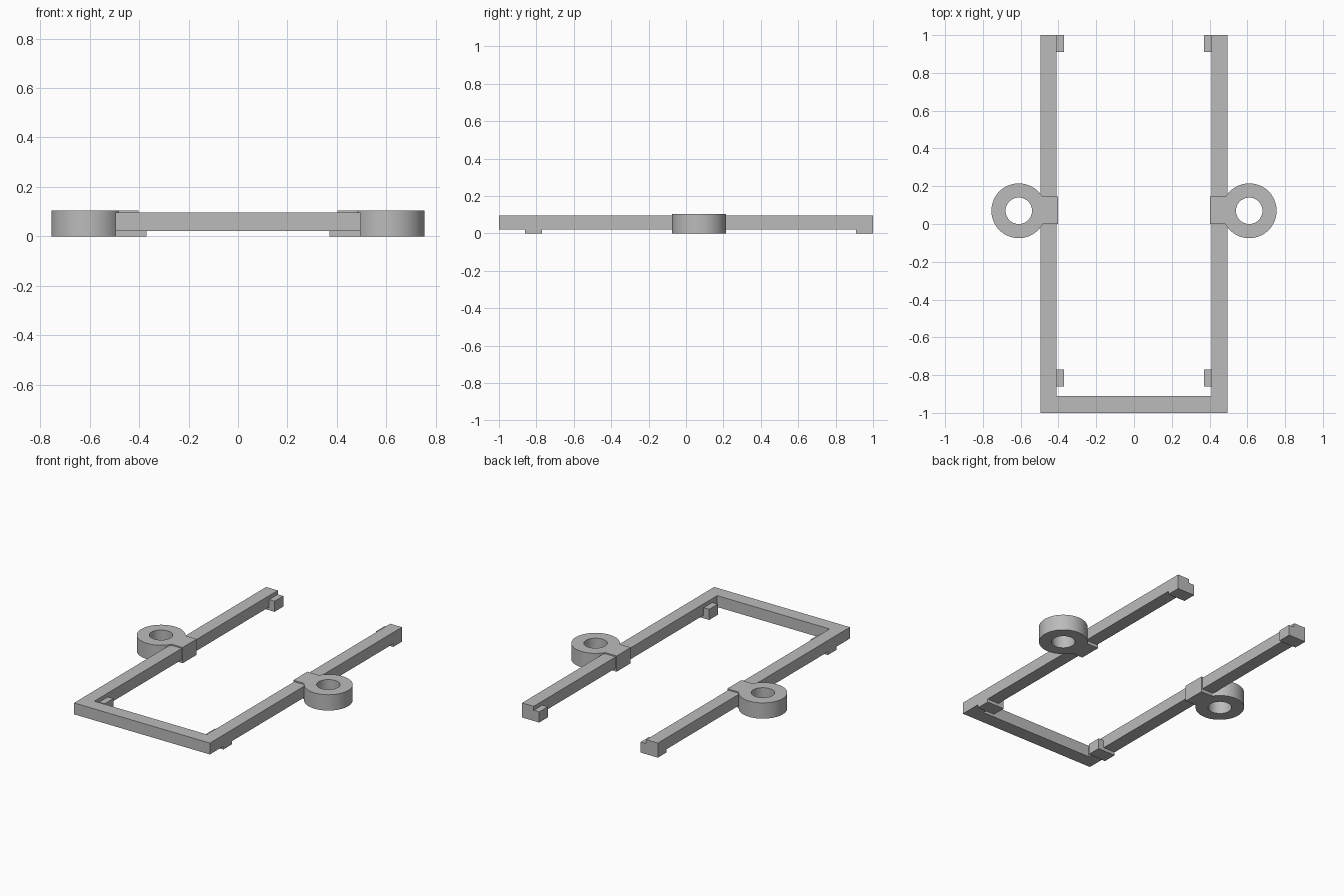
import bpy, bmesh, math
from mathutils import Vector

cube = bpy.data.objects.get("Cube")
if cube:
    bpy.data.objects.remove(cube, do_unlink=True)

grey = bpy.data.materials.new("plain grey")
grey.use_nodes = True
colour = (0.5, 0.5, 0.5, 1)
grey.diffuse_color = colour
grey.node_tree.nodes["Principled BSDF"].inputs["Base Color"].default_value = colour


def finish(name, bm, smooth=False):
    bmesh.ops.recalc_face_normals(bm, faces=bm.faces[:])
    mesh = bpy.data.meshes.new(name)
    bm.to_mesh(mesh)
    bm.free()
    mesh.materials.append(grey)
    ob = bpy.data.objects.new(name, mesh)
    bpy.context.collection.objects.link(ob)
    if smooth:
        bpy.ops.object.select_all(action='DESELECT')
        ob.select_set(True)
        bpy.context.view_layer.objects.active = ob
        bpy.ops.object.shade_smooth_by_angle(angle=math.radians(30))
    return ob


def prism(name, outline, z0, z1):
    """Extrude a flat outline from z0 up to z1."""
    bm = bmesh.new()
    face = bm.faces.new([bm.verts.new((x, y, z0)) for x, y in outline])
    new = bmesh.ops.extrude_face_region(bm, geom=[face])["geom"]
    top = [g for g in new if isinstance(g, bmesh.types.BMVert)]
    bmesh.ops.translate(bm, verts=top, vec=(0, 0, z1 - z0))
    return finish(name, bm)


def block(name, x0, x1, y0, y1, z0, z1):
    return prism(name, [(x0, y0), (x1, y0), (x1, y1), (x0, y1)], z0, z1)


def ring(name, x, y, inner, outer, height):
    """Spin a rectangular section around a vertical axis."""
    bm = bmesh.new()
    section = [(inner, 0), (outer, 0), (outer, height), (inner, height)]
    verts = [bm.verts.new((x + r, y, z)) for r, z in section]
    edges = [bm.edges.new((verts[i], verts[i - 1])) for i in range(4)]
    bmesh.ops.spin(bm, geom=verts + edges, cent=Vector((x, y, 0)),
                   axis=(0, 0, 1), angle=math.tau, steps=64)
    bmesh.ops.remove_doubles(bm, verts=bm.verts[:], dist=0.0001)
    return finish(name, bm, smooth=True)


# Open U-shaped frame
OUT, IN = 0.495, 0.41
prism("frame", [(-OUT, 1), (-OUT, -1), (OUT, -1), (OUT, 1),
                (IN, 1), (IN, -0.91), (-IN, -0.91), (-IN, 1)], 0.021, 0.096)

# Mirrored rings, brackets and feet
for side, s in (("left", 1), ("right", -1)):
    ring(side + "_ring", s * 0.61, 0.07, 0.07, 0.145, 0.104)
    block(side + "_bracket", s * 0.403, s * 0.525, 0, 0.146, 0, 0.104)
    for end, y in (("front", -0.86), ("back", 0.91)):
        block(f"{side}_{end}_foot", s * 0.37, s * OUT, y, y + 0.09, 0, 0.07)
